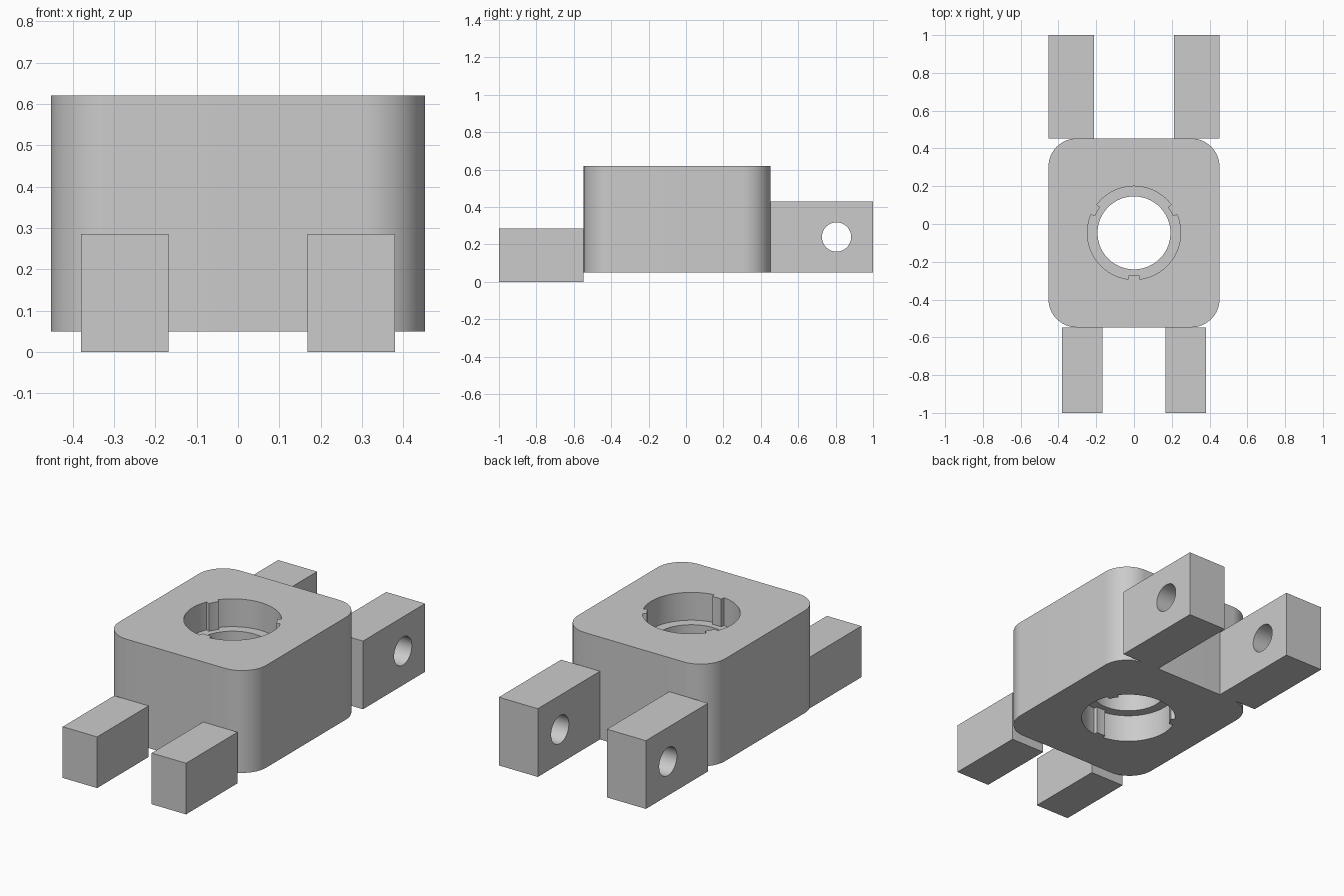
import bpy, bmesh
from math import sin, cos, radians, pi
from mathutils import Matrix

if "Cube" in bpy.data.objects:
    bpy.data.objects.remove(bpy.data.objects["Cube"], do_unlink=True)

grey = bpy.data.materials.new("plain grey")
grey.use_nodes = True
grey.diffuse_color = (0.6, 0.6, 0.6, 1)
grey.node_tree.nodes["Principled BSDF"].inputs["Base Color"].default_value = grey.diffuse_color


def arc(cx, cy, r, a0, a1, n):
    """Points on an arc, both ends included, angles in degrees."""
    angles = [radians(a0 + (a1 - a0) * i / n) for i in range(n + 1)]
    return [(cx + r * cos(a), cy + r * sin(a)) for a in angles]


def circle(cx, cy, r, n=64):
    return arc(cx, cy, r, 0, 360, n)[:-1]


def prism(name, outline, low, high, along_x=False):
    """Extrude an outline up z, or a (y, z) outline along x."""
    bm = bmesh.new()
    base = bm.faces.new([bm.verts.new((u, v, low)) for u, v in outline])
    up = bmesh.ops.extrude_face_region(bm, geom=[base])["geom"]
    bmesh.ops.translate(bm, vec=(0, 0, high - low),
                        verts=[g for g in up if isinstance(g, bmesh.types.BMVert)])
    if along_x:
        bm.transform(Matrix(((0, 0, 1, 0), (1, 0, 0, 0), (0, 1, 0, 0), (0, 0, 0, 1))))
    bmesh.ops.recalc_face_normals(bm, faces=bm.faces)
    mesh = bpy.data.meshes.new(name)
    bm.to_mesh(mesh)
    bm.free()
    mesh.materials.append(grey)
    obj = bpy.data.objects.new(name, mesh)
    bpy.context.collection.objects.link(obj)
    return obj


def select(obj):
    bpy.ops.object.select_all(action="DESELECT")
    obj.select_set(True)
    bpy.context.view_layer.objects.active = obj


def cut(obj, cutter):
    """Subtract a cutter and discard it."""
    cutter.hide_render = True
    select(obj)
    mod = obj.modifiers.new("cut", "BOOLEAN")
    mod.operation, mod.solver, mod.object = "DIFFERENCE", "EXACT", cutter
    bpy.ops.object.modifier_apply(modifier=mod.name)
    bpy.data.objects.remove(cutter, do_unlink=True)


def smooth(obj):
    select(obj)
    bpy.ops.object.shade_smooth_by_angle(angle=radians(30))


# Rounded block
W, FRONT, BACK, R = 0.453, -0.547, 0.453, 0.15
BOTTOM, TOP, BORE_Y = 0.05, 0.62, -0.047
outline = (arc(W - R, BACK - R, R, 0, 90, 16) + arc(R - W, BACK - R, R, 90, 180, 16)
           + arc(R - W, FRONT + R, R, 180, 270, 16) + arc(W - R, FRONT + R, R, 270, 360, 16))
block = prism("block", outline, BOTTOM, TOP)

# Through bore, then a wider recess with three keys at each end
cut(block, prism("bore_cutter", circle(0, BORE_Y, 0.193, 96), -0.1, 0.8))
keyed = []
for key in (30, 150, 270):
    keyed += arc(0, BORE_Y, 0.225, key - 7, key + 7, 4)
    keyed += arc(0, BORE_Y, 0.247, key + 7, key + 113, 28)
cut(block, prism("top_recess_cutter", keyed, TOP - 0.155, 0.8))
cut(block, prism("bottom_recess_cutter", keyed, -0.1, BOTTOM + 0.155))
smooth(block)


# Pairs of lugs with a cross hole
def lug_pair(name, x0, x1, y0, y1, z0, z1, hole_y, hole_z):
    for side, s in (("left", 1), ("right", -1)):
        lo, hi = sorted((s * x0, s * x1))
        lug = prism(f"{name}_{side}", [(y0, z0), (y1, z0), (y1, z1), (y0, z1)], lo, hi, True)
        cut(lug, prism("hole_cutter", circle(hole_y, hole_z, 0.078), lo - 0.1, hi + 0.1, True))
        smooth(lug)


lug_pair("front_lug", 0.168, 0.38, -1, FRONT, 0, 0.285, -0.81, 0.145)
lug_pair("back_lug", 0.213, W, BACK, 1, BOTTOM, 0.43, 0.805, 0.24)
